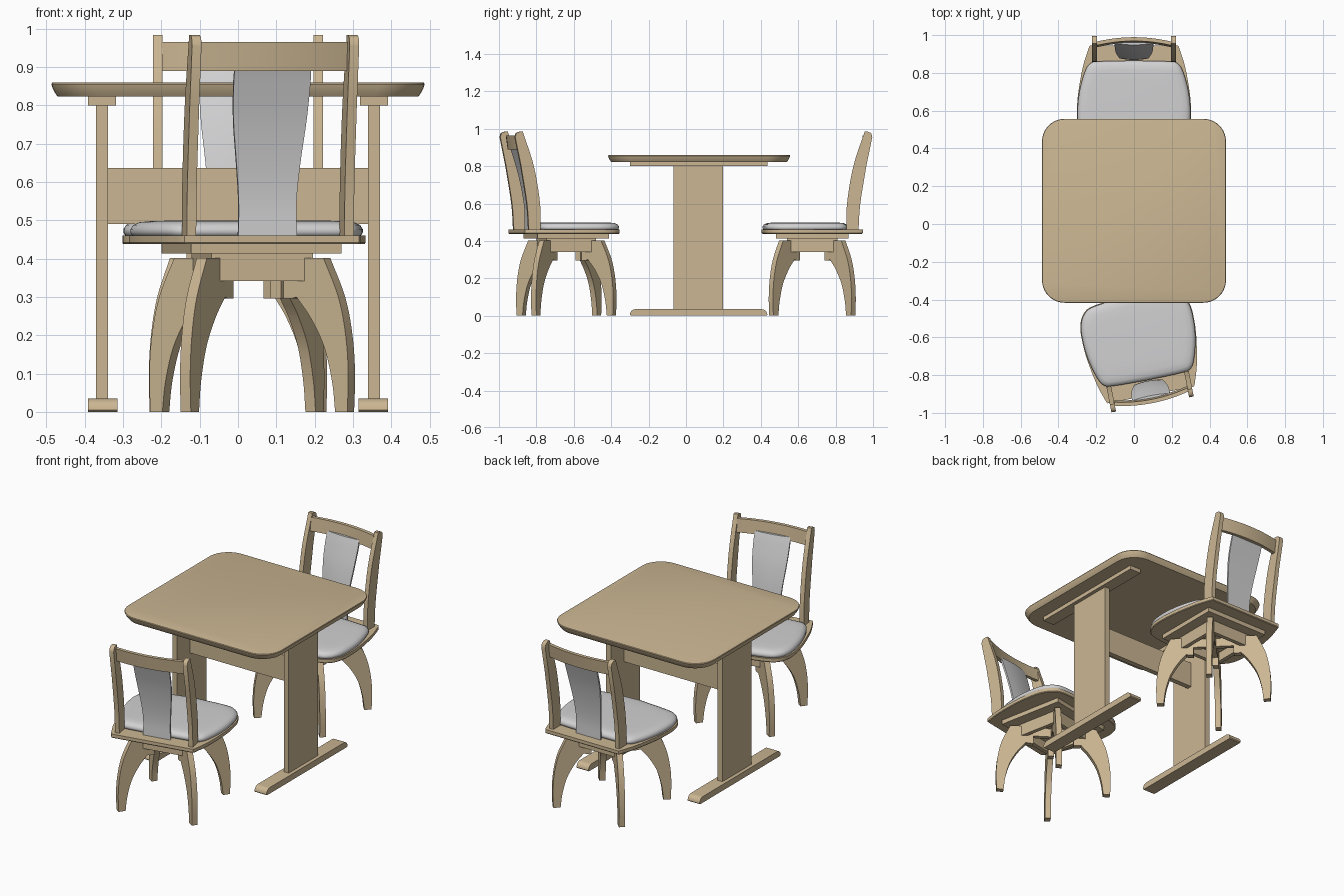
import bpy, bmesh, math
from mathutils import Matrix, Vector

if "Cube" in bpy.data.objects:
    bpy.data.objects.remove(bpy.data.objects["Cube"])


def material(name, rgb):
    m = bpy.data.materials.new(name)
    m.diffuse_color = (*rgb, 1)
    m.use_nodes = True
    m.node_tree.nodes["Principled BSDF"].inputs["Base Color"].default_value = m.diffuse_color
    return m


WOOD = material("light_wood", (0.60, 0.47, 0.29))
FABRIC = material("pale_grey_fabric", (0.64, 0.64, 0.65))


def smooth_path(pts, n=5):
    """Catmull-Rom curve through a few points."""
    p = [Vector(q) for q in pts]
    p = [2 * p[0] - p[1]] + p + [2 * p[-1] - p[-2]]
    out = []
    for i in range(1, len(p) - 2):
        a, b, c, d = p[i - 1:i + 3]
        for k in range(n):
            t = k / n
            out.append(0.5 * (2 * b + (c - a) * t + (2 * a - 5 * b + 4 * c - d) * t * t
                              + (3 * b - a - 3 * c + d) * t ** 3))
    return out + [p[-2]]


def finish(name, bm, mat, matrix=None, angle=30):
    bmesh.ops.recalc_face_normals(bm, faces=bm.faces)
    if matrix:
        bm.transform(matrix)
    me = bpy.data.meshes.new(name)
    bm.to_mesh(me)
    bm.free()
    me.materials.append(mat)
    ob = bpy.data.objects.new(name, me)
    bpy.context.collection.objects.link(ob)
    bpy.context.view_layer.objects.active = ob
    ob.select_set(True)
    bpy.ops.object.shade_smooth_by_angle(angle=math.radians(angle))
    ob.select_set(False)
    return ob


def loft(name, rings, mat, matrix=None, angle=30):
    """Skin closed rings of equal length and cap both ends."""
    bm = bmesh.new()
    vs = [[bm.verts.new(p) for p in r] for r in rings]
    n = len(vs[0])
    for a, b in zip(vs, vs[1:]):
        for i in range(n):
            j = (i + 1) % n
            bm.faces.new((a[i], a[j], b[j], b[i]))
    bm.faces.new(vs[0])
    bm.faces.new(vs[-1])
    return finish(name, bm, mat, matrix, angle)


def box(name, x, y, z, mat=WOOD, matrix=None):
    ring = lambda h: [(x[0], y[0], h), (x[1], y[0], h), (x[1], y[1], h), (x[0], y[1], h)]
    return loft(name, [ring(z[0]), ring(z[1])], mat, matrix)


def slab(name, profile, x0, x1, mat=WOOD, matrix=None):
    """Extrude a (y, z) profile along x."""
    return loft(name, [[(x, p[0], p[1]) for p in profile] for x in (x0, x1)], mat, matrix)


def plan_stack(name, outline, levels, mat, matrix=None, angle=30):
    """Stack a plan outline at (inset, z) levels."""
    xs, ys = [p[0] for p in outline], [p[1] for p in outline]
    cx, cy = (max(xs) + min(xs)) / 2, (max(ys) + min(ys)) / 2
    hx, hy = (max(xs) - min(xs)) / 2, (max(ys) - min(ys)) / 2
    rings = [[(cx + (px - cx) * (1 - d / hx), cy + (py - cy) * (1 - d / hy), z)
              for px, py in outline] for d, z in levels]
    return loft(name, rings, mat, matrix, angle)


def rounded_rect(hx, hy, r, cy, n=10):
    out = []
    for q, (sx, sy) in enumerate(((1, 1), (-1, 1), (-1, -1), (1, -1))):
        for k in range(n + 1):
            a = math.pi / 2 * (q + k / n)
            out.append((sx * (hx - r) + r * math.cos(a), cy + sy * (hy - r) + r * math.sin(a)))
    return out


def mirrored(half):
    """Close a right-hand outline running back to front on the centre line."""
    return [tuple(p) for p in half] + [(-p[0], p[1]) for p in reversed(half) if p[0] > 1e-5]


# ---- table ----
plan_stack("table_top", rounded_rect(0.487, 0.487, 0.12, 0.07),
           [(0.016, 0.823), (0.010, 0.832), (0.003, 0.846), (0, 0.855), (0.002, 0.859), (0.005, 0.86)], WOOD)
foot_end = [(0.435 - 0.03 * (1 - math.cos(a)), 0.005 + 0.03 * math.sin(a))
            for a in [k * math.pi / 12 for k in range(7)]]
foot = [(0.43, 0)] + foot_end
foot += [(0.135 - y, z) for y, z in reversed(foot)]
for side, s in (("left", -1), ("right", 1)):
    box(side + "_table_leg", sorted((s * 0.339, s * 0.37)), (-0.068, 0.197), (0.03, 0.802))
    box(side + "_top_cleat", sorted((s * 0.318, s * 0.391)), (-0.30, 0.435), (0.80, 0.825))
    slab(side + "_table_foot", foot, s * 0.315, s * 0.391)
box("table_stretcher", (-0.34, 0.34), (0.05, 0.08), (0.49, 0.637))

# ---- chair profiles, back of the chair towards +y ----
seat_half = [(0.0, 0.27), (0.232, 0.27)] + smooth_path(
    [(0.238, 0.262), (0.27, 0.16), (0.295, 0.02), (0.302, -0.08), (0.296, -0.16),
     (0.265, -0.222), (0.2, -0.252), (0.0, -0.27)], 4)
cushion_half = smooth_path(
    [(0.0, 0.19), (0.18, 0.186), (0.235, 0.172), (0.264, 0.12), (0.29, 0.02), (0.299, -0.08),
     (0.292, -0.16), (0.262, -0.218), (0.2, -0.248), (0.0, -0.266)], 5)
post = smooth_path([(0.183, 0.455), (0.186, 0.6), (0.22, 0.8), (0.28, 0.984)]) \
    + smooth_path([(0.296, 0.984), (0.314, 0.976), (0.321, 0.955)], 3) \
    + smooth_path([(0.289, 0.8), (0.257, 0.6), (0.247, 0.455)])
leg = smooth_path([(0.31, 0), (0.313, 0.1), (0.305, 0.2), (0.282, 0.3), (0.235, 0.402)]) \
    + [(0.11, 0.402), (0.11, 0.296), (0.135, 0.296)] \
    + smooth_path([(0.15, 0.3), (0.195, 0.245), (0.237, 0.17), (0.262, 0.08), (0.272, 0)])
splat = smooth_path([(0.078, 0.207, 0.455), (0.077, 0.206, 0.55), (0.085, 0.217, 0.65),
                     (0.097, 0.239, 0.76), (0.102, 0.268, 0.86), (0.1, 0.285, 0.91)])


def chair(tag, x, y, turn):
    m = Matrix.Translation((x, y, 0)) @ Matrix.Rotation(math.radians(turn), 4, "Z")
    # seat and cushion
    plan_stack(tag + "_seat_board", mirrored(seat_half), [(0.003, 0.438), (0, 0.442), (0, 0.46)], WOOD, m)
    plan_stack(tag + "_seat_cushion", mirrored(cushion_half),
               [(0.006, 0.458), (0, 0.468), (0, 0.477), (0.007, 0.488), (0.022, 0.495),
                (0.05, 0.498), (0.10, 0.4995)], FABRIC, m, 60)
    # swivel plates
    box(tag + "_seat_support", (-0.2, 0.2), (-0.195, 0.195), (0.413, 0.439), WOOD, m)
    box(tag + "_swivel_plate", (-0.135, 0.135), (-0.135, 0.135), (0.395, 0.415), WOOD, m)
    # apron, crossed braces and curved legs
    for k in range(4):
        r = m @ Matrix.Rotation(k * math.pi / 2, 4, "Z")
        box(f"{tag}_apron_{k}", (-0.135, 0.135), (0.112, 0.135), (0.342, 0.4), WOOD, r)
        d = r @ Matrix.Rotation(math.pi / 4, 4, "Z")
        slab(f"{tag}_leg_{k}", leg, -0.016, 0.016, WOOD, d)
        box(f"{tag}_brace_{k}", (-0.012, 0.012), (0, 0.115), (0.345, 0.4), WOOD, d)
    # back posts
    for side, s in (("left", -1), ("right", 1)):
        slab(f"{tag}_{side}_back_post", post, s * 0.197, s * 0.222, WOOD, m)
    # bowed top rail
    rings = []
    for k in range(13):
        u = -1 + k / 6
        c = 0.302 - 0.024 * u * u
        rings.append([(0.2 * u, c + dy, z) for dy, z in
                      ((-0.018, 0.89), (0.002, 0.89), (0.012, 0.965), (-0.008, 0.965))])
    loft(tag + "_top_rail", rings, WOOD, m)
    # padded back splat
    rings = []
    for w, c, z in splat:
        front = [(w * u, c - 0.012 + 0.008 * u * u, z) for u in (-1, -0.6, -0.2, 0.2, 0.6, 1)]
        rings.append(front + [(w, c + 0.006, z), (-w, c + 0.006, z)])
    loft(tag + "_back_splat", rings, FABRIC, m)


chair("rear_chair", 0.0, 0.675, 0)
chair("front_chair", 0.037, -0.64, 191)
